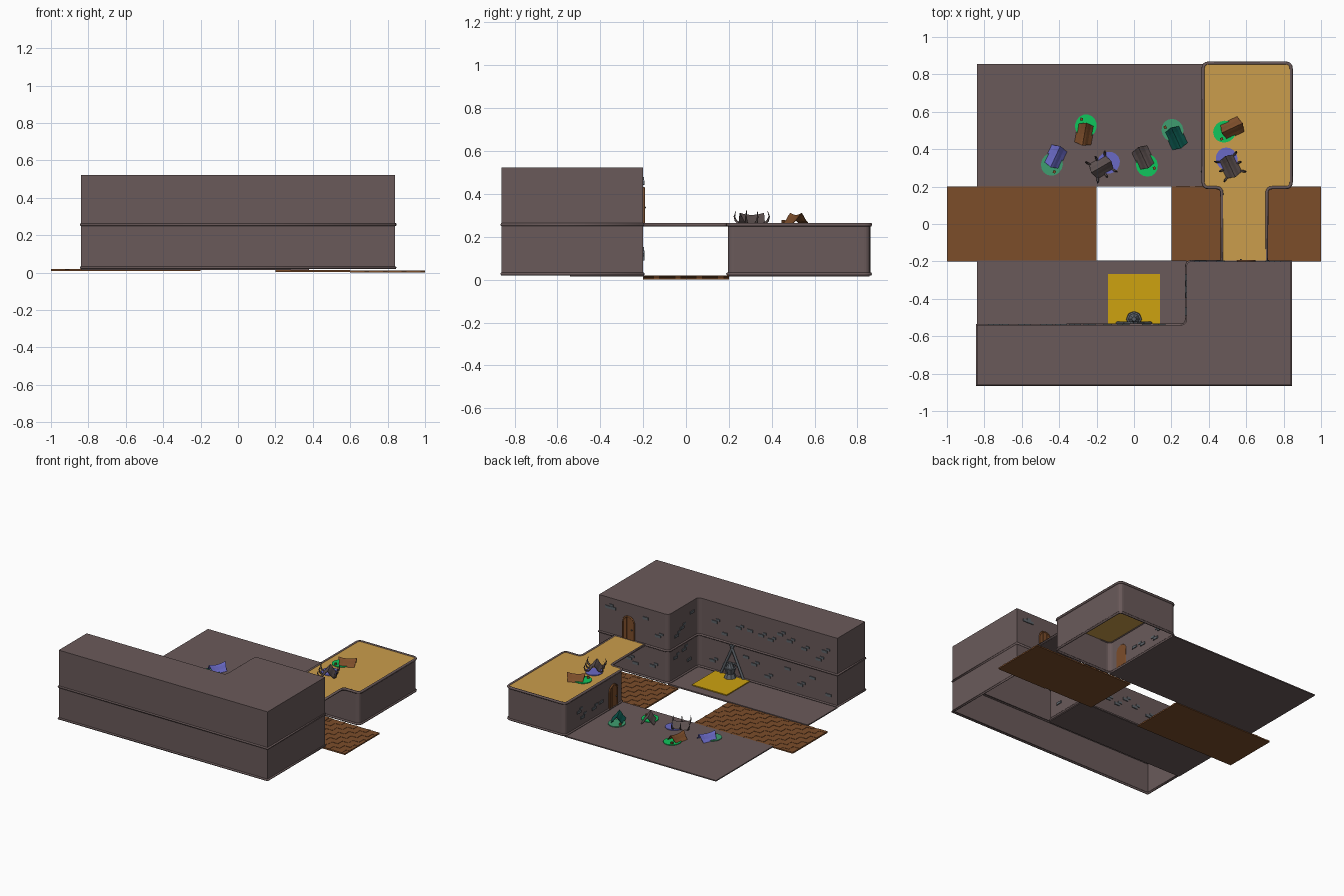
import bpy, bmesh, math, random
from mathutils import Vector, Matrix

if "Cube" in bpy.data.objects:
    bpy.data.objects.remove(bpy.data.objects["Cube"])

random.seed(4)


def srgb(r, g, b):
    return tuple((c / 255 / 12.92) if c < 11 else ((c / 255 + .055) / 1.055) ** 2.4 for c in (r, g, b)) + (1,)


M = {}
for name, rgb in {"wall_taupe": (106, 90, 90), "sand_gold": (203, 157, 76), "carpet_yellow": (205, 162, 16),
                  "wood_brown": (124, 77, 42), "bright_green": (15, 198, 92), "soft_green": (62, 158, 112),
                  "dark_teal": (10, 86, 76), "tent_blue": (106, 106, 198), "tent_grey": (92, 80, 79),
                  "stone_grey": (94, 100, 106)}.items():
    M[name] = bpy.data.materials.new(name)
    M[name].diffuse_color = srgb(*rgb)


def add(name, mesh, mat):
    mesh.materials.clear()
    mesh.materials.append(M[mat])
    ob = bpy.data.objects.new(name, mesh)
    bpy.context.collection.objects.link(ob)
    return ob


def finish(name, bm, mat):
    bmesh.ops.recalc_face_normals(bm, faces=bm.faces)
    me = bpy.data.meshes.new(name)
    bm.to_mesh(me)
    bm.free()
    return add(name, me, mat)


def box(bm, lo, hi, mat=Matrix()):
    lo, hi = Vector(lo), Vector(hi)
    bmesh.ops.create_cube(bm, size=1, matrix=mat @ Matrix.Translation((lo + hi) / 2) @ Matrix.Diagonal((*(hi - lo), 1)))


def slab(name, lo, hi, mat):
    bm = bmesh.new()
    box(bm, lo, hi)
    return finish(name, bm, mat)


def rounded(pts, radii, n=4):
    """Outline with filleted corners."""
    out = []
    for i, p in enumerate(pts):
        p, r = Vector(p), radii[i]
        if r == 0:
            out.append(p)
            continue
        a = p + (Vector(pts[i - 1]) - p).normalized() * r
        b = p + (Vector(pts[(i + 1) % len(pts)]) - p).normalized() * r
        for k in range(n + 1):
            t = k / n
            out.append(a * (1 - t) ** 2 + p * 2 * t * (1 - t) + b * t * t)
    return out


def prism(name, pts, z0, z1, mat, bottom=True, top=True, xf=Matrix()):
    bm = bmesh.new()
    lo = [bm.verts.new(xf @ Vector((p[0], p[1], z0))) for p in pts]
    hi = [bm.verts.new(xf @ Vector((p[0], p[1], z1))) for p in pts]
    for i in range(len(pts)):
        j = (i + 1) % len(pts)
        bm.faces.new((lo[i], lo[j], hi[j], hi[i]))
    if bottom:
        bm.faces.new(lo[::-1])
    if top:
        bm.faces.new(hi)
    return finish(name, bm, mat)


def tube(name, pts, r, mat, closed=False, taper=None, xf=Matrix()):
    cu = bpy.data.curves.new(name, 'CURVE')
    cu.dimensions, cu.bevel_depth, cu.bevel_resolution, cu.use_fill_caps = '3D', r, 1, True
    sp = cu.splines.new('POLY')
    sp.points.add(len(pts) - 1)
    for i, p in enumerate(pts):
        sp.points[i].co = (*(xf @ Vector(p)), 1)
        sp.points[i].radius = taper[i] if taper else 1
    sp.use_cyclic_u = closed
    tmp = bpy.data.objects.new(name, cu)
    bpy.context.collection.objects.link(tmp)
    me = bpy.data.meshes.new_from_object(tmp.evaluated_get(bpy.context.evaluated_depsgraph_get()))
    bpy.data.objects.remove(tmp)
    return add(name, me, mat)


# Main L-shaped building: hollow shell, open underneath, with two ledges
hall = rounded([(-.84, -.86), (.84, -.86), (.84, -.2), (.28, -.2), (.28, -.54), (-.84, -.54)],
               [0, 0, 0, .03, .03, 0])
prism("hall_walls", hall, .02, .523, "wall_taupe", bottom=False)
for z in (.027, .257):
    tube("hall_ledge", [(p.x, p.y, z) for p in hall], .008, "wall_taupe", closed=True)

# Ground floors either side of the canal
slab("front_floor", (-.84, -.54, .014), (.28, -.2, .022), "wall_taupe")
slab("front_floor_curb", (-.84, -.22, .016), (.28, -.195, .026), "wall_taupe")
slab("back_floor", (-.84, .2, .014), (.38, .855, .022), "wall_taupe")

# Raised terrace, its walls and the bridge
terrace = rounded([(.37, .195), (.84, .195), (.84, .86), (.37, .86)], [.03] * 4)
prism("terrace_walls", terrace, .02, .254, "wall_taupe", bottom=False, top=False)
tube("terrace_base_ledge", [(p.x, p.y, .027) for p in terrace], .008, "wall_taupe", closed=True)
deck = rounded([(.47, -.2), (.71, -.2), (.71, .195), (.84, .195), (.84, .86), (.37, .86), (.37, .195), (.47, .195)],
               [0, 0] + [.03] * 6)
prism("terrace_deck", deck, .253, .26, "sand_gold")
tube("terrace_rim", [(p.x, p.y, .257) for p in deck], .009, "wall_taupe", closed=True)
slab("bridge_underside", (.47, -.2, .248), (.71, .195, .2535), "wall_taupe")

# Wooden parquet tiles in the canal, each at its own level
for x0, top in ((-1, .02), (-.6, .02), (.2, .015), (.6, .011)):
    bm = bmesh.new()
    c = .05
    for i in range(8):
        for j in range(8):
            x, y = x0 + i * c, -.2 + j * c
            for k in (0, 1):
                z = top - .002 * k
                if (i + j) % 2:
                    box(bm, (x + k * c / 2, y, top - .011), (x + (k + 1) * c / 2, y + c, z))
                else:
                    box(bm, (x, y + k * c / 2, top - .011), (x + c, y + (k + 1) * c / 2, z))
    finish("parquet_tile", bm, "wood_brown")

# Scattered wall stones: wall start, end, height range, clusters
for a, b, z0, z1, n in (((.2, -.54), (-.8, -.54), .08, .22, 9), ((.2, -.54), (-.8, -.54), .3, .46, 11),
                        ((.28, -.24), (.28, -.5), .08, .22, 3), ((.28, -.24), (.28, -.5), .3, .46, 3),
                        ((.8, -.2), (.69, -.2), .3, .46, 2), ((.5, -.2), (.34, -.2), .3, .46, 2),
                        ((.8, -.2), (.34, -.2), .08, .22, 4), ((.37, .78), (.37, .4), .08, .22, 4)):
    a, b = Vector(a), Vector(b)
    d = (b - a).normalized()
    rot = Matrix(((d.x, -d.y, 0, 0), (d.y, d.x, 0, 0), (0, 0, 1, 0), (0, 0, 0, 1)))
    bm = bmesh.new()
    for i in range(n):
        p = a.lerp(b, (i + random.uniform(.2, .8)) / n)
        z = random.uniform(z0, z1)
        m = Matrix.Translation((p.x, p.y, z)) @ rot
        box(bm, (-.022, -.006, -.009), (.022, .006, .009), m)
        if random.random() < .6:
            box(bm, (.012, -.005, .011), (.042, .005, .026), m)
    finish("wall_stones", bm, "stone_grey")

# Arched doors, built in local x (width) / y (height) and stood against the wall
for loc, ang in (((.6, -.2, .262), math.pi), ((.37, .31, .024), -math.pi / 2)):
    xf = Matrix.Translation(loc) @ Matrix.Rotation(ang, 4, 'Z') @ Matrix.Rotation(math.pi / 2, 4, 'X')
    w, s = .045, .12
    arch = [(-w, 0), (w, 0)] + [(w * math.cos(t * math.pi / 8), s + w * math.sin(t * math.pi / 8)) for t in range(9)]
    prism("door_panel", arch, -.003, .005, "wood_brown", xf=xf)
    tube("door_frame", [(x, y, .003) for x, y in arch[1:] + arch[:1]], .006, "wood_brown", xf=xf)
    for x in (-.015, .015):
        tube("door_batten", [(x, 0, .005), (x, .155, .005)], .003, "wood_brown", xf=xf)
    bm = bmesh.new()
    bmesh.ops.create_icosphere(bm, subdivisions=1, radius=.006, matrix=xf @ Matrix.Translation((.028, .075, .008)))
    finish("door_knob", bm, "stone_grey")

# Carpet and shrine
slab("carpet", (-.14, -.54, .022), (.14, -.268, .029), "carpet_yellow")
for s in (-1, 1):
    tube("shrine_beam", [(s * .092, -.53, .022), (s * -.012, -.53, .255)], .009, "stone_grey")
tube("shrine_crossbar", [(-.055, -.53, .12), (.055, -.53, .12)], .006, "stone_grey")
bm = bmesh.new()
for r1, r2, z, h in ((.042, .03, .029, .03), (.028, .04, .059, .04), (.03, .012, .099, .035)):
    bmesh.ops.create_cone(bm, cap_ends=True, segments=8, radius1=r1, radius2=r2, depth=h,
                          matrix=Matrix.Translation((0, -.508, z + h / 2)))
finish("shrine_urn", bm, "stone_grey")

# Tents: x, y, ground height, heading of the doorway mat, cloth, mat, tusks
for x, y, z, head, cloth, mat, tusks in (
        (-.42, .36, .022, 245, "tent_blue", "soft_green", False),
        (-.265, .48, .022, 80, "wood_brown", "bright_green", False),
        (-.175, .305, .022, 30, "tent_grey", "tent_blue", True),
        (.05, .355, .022, -65, "tent_grey", "bright_green", False),
        (.225, .46, .022, 115, "dark_teal", "soft_green", False),
        (.525, .513, .26, 205, "wood_brown", "bright_green", False),
        (.515, .307, .26, 115, "tent_grey", "tent_blue", True)):
    xf = Matrix.Translation((x, y, z)) @ Matrix.Rotation(math.radians(head), 4, 'Z')
    oval = [(.045 + .062 * math.cos(t * math.pi / 8), .058 * math.sin(t * math.pi / 8)) for t in range(16)]
    prism("tent_mat", oval, 0, .005, mat, xf=xf)
    # Sagging cloth draped over a ridge
    bm = bmesh.new()
    rows = []
    for i in range(5):
        u = i / 2 - 1
        h = .042 + .01 * u * u
        rows.append([bm.verts.new(xf @ Vector((u * (.05 + .012 * k), v, k * h)))
                     for v, k in ((-.045, 0), (-.026, .35), (-.012, .75), (0, 1), (.012, .75), (.026, .35), (.045, 0))])
    for r, q in zip(rows, rows[1:]):
        for k in range(6):
            bm.faces.new((r[k], q[k], q[k + 1], r[k + 1]))
    ob = finish("tent_cloth", bm, cloth)
    mod = ob.modifiers.new("thickness", 'SOLIDIFY')
    mod.thickness = .003
    if tusks:
        for sx in (-1, 0, 1):
            for sy in (-1, 1):
                tube("tent_tusk", [(sx * .045, sy * .04, 0), (sx * .055, sy * .058, .015), (sx * .06, sy * .064, .035),
                                   (sx * .055, sy * .056, .062)], .006, "tent_grey", taper=[1, .9, .6, .1], xf=xf)
    else:
        bm = bmesh.new()
        box(bm, (.068, .022, 0), (.084, .036, .018), xf)
        finish("tent_log", bm, "wood_brown")

for m in bpy.data.materials:
    if m.users and not m.is_grease_pencil:
        m.use_nodes = True
        m.node_tree.nodes["Principled BSDF"].inputs["Base Color"].default_value = m.diffuse_color
